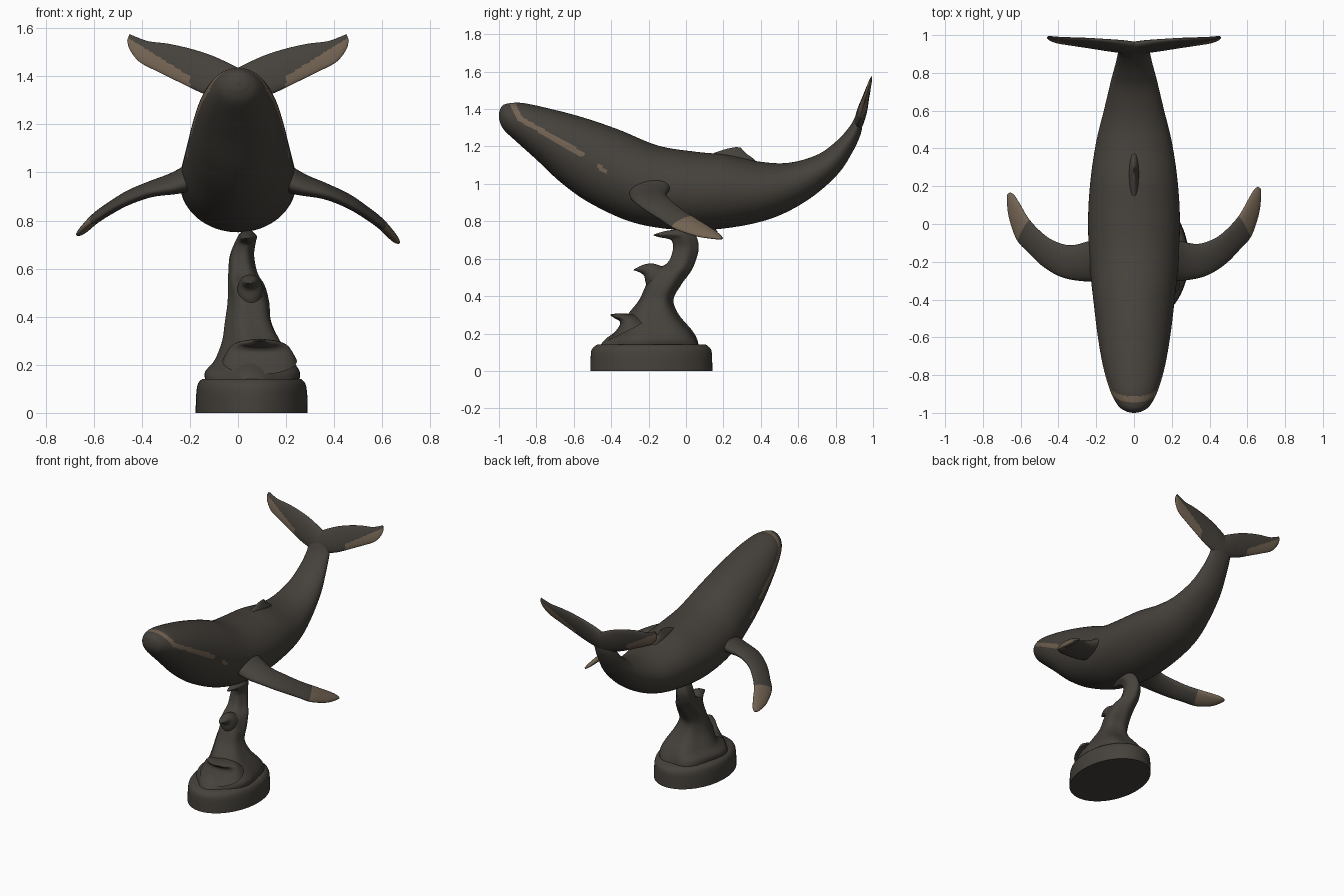
import bpy, bmesh, math
from mathutils import Vector as V
from mathutils.geometry import intersect_point_line


def material(name, rgb):
    m = bpy.data.materials.new(name)
    m.diffuse_color = (*rgb, 1)
    return m


BRONZE = material("dark bronze", (0.060, 0.053, 0.044))
TAN = material("worn tan", (0.170, 0.125, 0.085))


def spline(p0, p1, p2, p3, t):
    return 0.5 * (2 * p1 + (p2 - p0) * t + (2 * p0 - 5 * p1 + 4 * p2 - p3) * t * t
                  + (3 * p1 - p0 - 3 * p2 + p3) * t ** 3)


def loft(name, rows, sides=48, steps=8, paint=None, lobe=0.0, angle=50):
    """Skin elliptical rings; a row is (edge A, edge B, half-thickness vector)."""
    bm = bmesh.new()
    rings, last = [], len(rows) - 1
    for k in range(last * steps + 1):
        i = min(k // steps, last - 1)
        f = k / steps - i
        q = [rows[max(0, min(last, j))] for j in range(i - 1, i + 3)]
        a, b, t = (spline(*(r[c] for r in q), f) for c in range(3))
        ring = []
        for s in range(sides):
            u = 2 * math.pi * s / sides
            g = 1 + lobe * math.cos(5 * u + 0.5 * k / steps)
            ring.append(bm.verts.new((a + b) / 2 + g * ((a - b) / 2 * math.cos(u) + t * math.sin(u))))
        rings.append(ring)
    for k in range(len(rings) - 1):
        for s in range(sides):
            n = (s + 1) % sides
            face = bm.faces.new((rings[k][s], rings[k][n], rings[k + 1][n], rings[k + 1][s]))
            if paint and paint(face.calc_center_median(), (k + 0.5) / steps):
                face.material_index = 1
    for ring, tip in ((rings[0], 0), (rings[-1], last)):
        cap = bm.faces.new(ring)
        cap.material_index = int(bool(paint and paint(cap.calc_center_median(), tip)))
    bmesh.ops.recalc_face_normals(bm, faces=bm.faces)
    me = bpy.data.meshes.new(name)
    bm.to_mesh(me)
    bm.free()
    me.materials.append(BRONZE)
    me.materials.append(TAN)
    me.shade_smooth()
    me.set_sharp_from_angle(angle=math.radians(angle))
    ob = bpy.data.objects.new(name, me)
    bpy.context.collection.objects.link(ob)
    return ob


def side_rows(table, x=0.0):
    """Rows (y1, z1, y2, z2, half width[, x centre]) lying in the side plane."""
    return [(V((r[5] if len(r) > 5 else x, r[0], r[1])),
             V((r[5] if len(r) > 5 else x, r[2], r[3])), V((r[4], 0, 0))) for r in table]


# body: back edge, belly edge, half width; mouth line and eye painted on
marks = [(-.935, 1.445, -.89, 1.35, .015), (-.89, 1.35, -.75, 1.27, .014),
         (-.75, 1.27, -.56, 1.162, .014), (-.465, 1.092, -.437, 1.07, .011)]


def body_paint(c, t):
    p = V((c.y, c.z, 0))
    for y1, z1, y2, z2, r in marks:
        a, b = V((y1, z1, 0)), V((y2, z2, 0))
        f = max(0, min(1, intersect_point_line(p, a, b)[1]))
        if (a.lerp(b, f) - p).length < r:
            return True
    return False


loft("whale_body", side_rows([
    (-1.0, 1.380, -1.0, 1.365, .006), (-.985, 1.415, -.995, 1.33, .045),
    (-.95, 1.430, -.97, 1.285, .085), (-.87, 1.432, -.90, 1.22, .125),
    (-.72, 1.400, -.80, 1.130, .162), (-.55, 1.355, -.66, 1.00, .190),
    (-.36, 1.290, -.50, .890, .212), (-.15, 1.205, -.27, .790, .235),
    (.05, 1.172, 0, .752, .243), (.22, 1.155, .25, .768, .230),
    (.40, 1.118, .47, .820, .200), (.55, 1.113, .66, .920, .158),
    (.70, 1.155, .81, 1.050, .122), (.80, 1.225, .89, 1.170, .098),
    (.87, 1.300, .935, 1.270, .085), (.905, 1.36, .945, 1.345, .080),
    (.94, 1.430, .955, 1.430, .050)]), sides=128, steps=14, paint=body_paint)

# dorsal fin
loft("dorsal_fin", side_rows([
    (.08, 1.13, .42, 1.08, .035), (.15, 1.165, .36, 1.135, .025), (.21, 1.185, .325, 1.16, .015),
    (.24, 1.192, .30, 1.185, .008), (.27, 1.197, .295, 1.193, .003)]), sides=32)

# flippers: leading edge, trailing edge, half thickness; the left one rides a little higher
flipper = [((.15, -.30, .98), (.15, -.06, 1.02), .060), ((.26, -.30, .935), (.25, -.09, .97), .045),
           ((.38, -.275, .905), (.34, -.105, .94), .032), ((.48, -.215, .86), (.43, -.075, .905), .027),
           ((.56, -.135, .81), (.50, -.02, .86), .024), ((.62, -.065, .765), (.56, .05, .815), .022),
           ((.66, .05, .725), (.605, .13, .765), .018), ((.672, .14, .71), (.635, .18, .73), .012),
           ((.672, .185, .705), (.655, .198, .71), .004)]
for label, sx, dy, dz in (("right", 1, 0, 0), ("left", -1, -.03, .035)):
    rows = []
    for i, (a, b, th) in enumerate(flipper):
        shift = V((0, dy, dz)) * (i / 8)
        rows.append((V((sx * a[0], a[1], a[2])) + shift, V((sx * b[0], b[1], b[2])) + shift,
                     V((sx * .45 * th, 0, .9 * th))))
    loft(label + "_flipper", rows, paint=lambda c, t: t > 4.9)

# tail flukes: lower edge, upper edge (x, z), half thickness, on a plane leaning back
fluke = [(0, 1.27, 0, 1.435, .026), (.08, 1.305, .05, 1.46, .026), (.15, 1.33, .12, 1.49, .022),
         (.25, 1.378, .20, 1.515, .018), (.34, 1.422, .29, 1.535, .015), (.41, 1.460, .37, 1.545, .012),
         (.45, 1.510, .42, 1.562, .009), (.461, 1.55, .45, 1.575, .004)]


def lean(x, z):
    return V((x, .93 + (z - 1.35) * .28, z))


for label, sx in (("right", 1), ("left", -1)):
    loft(label + "_fluke",
         [(lean(sx * x1, z1), lean(sx * x2, z2), V((0, th, -.28 * th))) for x1, z1, x2, z2, th in fluke],
         sides=64, steps=12,
         paint=lambda c, t: abs(c.x) > .2 and c.z < 1.40 + .62 * (abs(c.x) - .2))

# oval plinth
loft("plinth", [(V((.057, -.185 - ry, z)), V((.057, -.185 + ry, z)), V((rx, 0, 0)))
                for rx, ry, z in ((.233, .326, 0), (.232, .325, .06), (.227, .321, .11),
                                  (.218, .305, .13), (.206, .292, .14))],
     sides=72, steps=2, angle=35)

# water column curling up to the belly
loft("water_column", side_rows([
    (-.45, .13, .08, .13, .190, .06), (-.42, .17, .065, .17, .193, .063),
    (-.36, .22, .030, .22, .160, .07), (-.31, .30, -.04, .30, .120, .06),
    (-.25, .38, -.07, .38, .095, .045), (-.215, .46, -.03, .46, .085, .045),
    (-.18, .53, .02, .53, .075, .035), (-.10, .58, .045, .58, .060, .02),
    (-.07, .65, .065, .655, .050, .015), (-.075, .695, .05, .725, .042, .03),
    (-.10, .708, 0, .757, .037, .04), (-.14, .715, -.10, .75, .025, .04),
    (-.175, .725, -.17, .73, .006, .04)]), sides=60, lobe=.05)

# breaking wave crests
loft("middle_crest", side_rows([
    (-.19, .41, -.08, .54, .060), (-.215, .47, -.15, .567, .052), (-.225, .51, -.19, .575, .040),
    (-.255, .53, -.235, .565, .025), (-.28, .538, -.278, .543, .006)], x=.05))
loft("lower_crest", side_rows([
    (-.42, .16, -.20, .27, .155), (-.36, .235, -.27, .30, .125), (-.355, .265, -.32, .306, .095),
    (-.38, .28, -.365, .307, .060), (-.405, .298, -.402, .303, .015)], x=.09))
